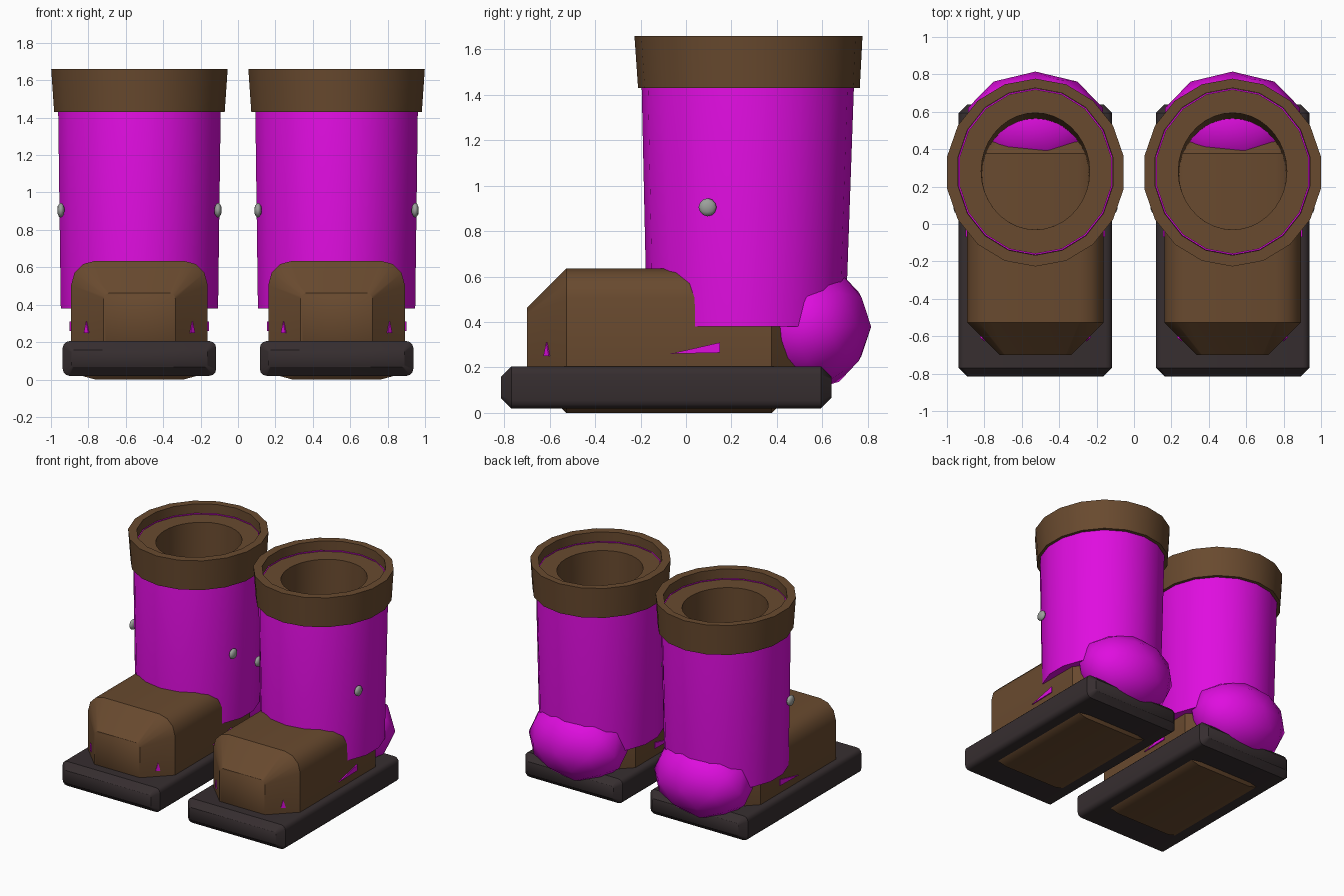
import bpy, bmesh
from math import sin, cos, pi, radians
from mathutils import Matrix, Vector

if "Cube" in bpy.data.objects:
    bpy.data.objects.remove(bpy.data.objects["Cube"])


def material(name, rgb):
    m = bpy.data.materials.new(name)
    m.use_nodes = True
    m.diffuse_color = (*rgb, 1)
    m.node_tree.nodes["Principled BSDF"].inputs["Base Color"].default_value = (*rgb, 1)
    return m


BROWN = material("brown leather", (0.14, 0.068, 0.028))
MAGENTA = material("magenta", (0.74, 0.004, 0.74))
RUBBER = material("dark rubber", (0.037, 0.027, 0.029))
METAL = material("grey metal", (0.33, 0.35, 0.33))


def finish(name, bm, mat, angle):
    mesh = bpy.data.meshes.new(name)
    bm.to_mesh(mesh)
    bm.free()
    mesh.materials.append(mat)
    ob = bpy.data.objects.new(name, mesh)
    bpy.context.collection.objects.link(ob)
    bpy.ops.object.select_all(action="DESELECT")
    ob.select_set(True)
    bpy.context.view_layer.objects.active = ob
    bpy.ops.object.shade_smooth_by_angle(angle=radians(angle))
    return ob


def loft(name, rings, mat, first=False, last=False, angle=30):
    """Skin a list of equal rings, with optional end caps."""
    bm = bmesh.new()
    loops = [[bm.verts.new(p) for p in ring] for ring in rings]
    n = len(loops[0])
    for a, b in zip(loops, loops[1:]):
        for i in range(n):
            j = (i + 1) % n
            bm.faces.new((a[i], a[j], b[j], b[i]))
    if first:
        bm.faces.new(loops[0][::-1])
    if last:
        bm.faces.new(loops[-1])
    if first and last:
        bmesh.ops.recalc_face_normals(bm, faces=bm.faces)
    return finish(name, bm, mat, angle)


def oval(x, y, rx, ry, z, sides=18):
    angles = [pi / 2 + 2 * pi * i / sides for i in range(sides)]
    return [(x + rx * cos(a), y + ry * sin(a), z) for a in angles]


def rounded_section(x, y, half, low, high, r, steps=4):
    """Rounded rectangle standing across the length of the boot."""
    mid, tall = (low + high) / 2, (high - low) / 2
    points = []
    for k, (sx, sz) in enumerate([(1, 1), (-1, 1), (-1, -1), (1, -1)]):
        for i in range(steps):
            a = pi / 2 * (k + i / (steps - 1))
            points.append((x + sx * (half - r) + r * cos(a), y,
                           mid + sz * (tall - r) + r * sin(a)))
    return points


def block(name, x, front, back, half, low, high, bevel, r, r_end, mat):
    """Long rounded block whose two ends taper by a chamfer."""
    def small(y):
        return rounded_section(x, y, half - bevel, low + bevel, high - bevel, r_end)

    def full(y):
        return rounded_section(x, y, half, low, high, r)
    return loft(name, [small(front), full(front + bevel), full(back - bevel), small(back)],
                mat, True, True, angle=42)


def ellipsoid(name, center, radii, mat):
    bm = bmesh.new()
    bmesh.ops.create_icosphere(bm, subdivisions=2, radius=1)
    bm.transform(Matrix.Translation(center) @ Matrix.Diagonal((*radii, 1)))
    return finish(name, bm, mat, 45)


def sliver(name, base, thickness, mat):
    """Thin triangular trim plate lying against the foot."""
    loft(name, [base, [Vector(p) + thickness for p in base]], mat, True, True)


for side, label in ((1, "left"), (-1, "right")):
    cx = side * 0.527

    # sole and foot
    block(label + "_sole", cx, -0.815, 0.64, 0.41, 0.02, 0.205, 0.046, 0.035, 0.012, RUBBER)
    block(label + "_foot", cx, -0.70, 0.55, 0.365, 0.0, 0.635, 0.173, 0.13, 0.03, BROWN)

    # rounded heel
    ellipsoid(label + "_heel", (cx, 0.535, 0.38), (0.38, 0.28, 0.285), MAGENTA)

    # shaft with a thin lip showing inside the cuff
    loft(label + "_shaft", [
        oval(cx, 0.265, 0.427, 0.437, 0.38),
        oval(cx, 0.272, 0.441, 0.467, 1.43),
        oval(cx, 0.28, 0.418, 0.445, 1.59),
        oval(cx, 0.28, 0.41, 0.437, 1.59)], MAGENTA, first=True)

    # flared cuff
    loft(label + "_cuff", [
        oval(cx, 0.275, 0.43, 0.45, 1.43),
        oval(cx, 0.277, 0.463, 0.488, 1.43),
        oval(cx, 0.275, 0.479, 0.502, 1.66),
        oval(cx, 0.28, 0.42, 0.447, 1.66),
        oval(cx, 0.28, 0.42, 0.447, 1.56)], BROWN)

    # recessed ledge and inner lining
    loft(label + "_lining", [
        oval(cx, 0.28, 0.425, 0.45, 1.58, 36),
        oval(cx, 0.282, 0.29, 0.312, 1.58, 36),
        oval(cx, 0.264, 0.285, 0.293, 0.45, 36)], BROWN)

    for s, where in ((1, "outer"), (-1, "inner")):
        tag = label + "_" + (where if side == 1 else {1: "inner", -1: "outer"}[s])
        # stud on the shaft
        ellipsoid(tag + "_stud", (cx + s * 0.42, 0.095, 0.905), (0.02, 0.04, 0.04), METAL)
        # small trim slivers along the foot
        x = cx + s * 0.364
        sliver(tag + "_side_trim", [(x, -0.07, 0.26), (x, 0.15, 0.265), (x, 0.15, 0.31)],
               Vector((s * 0.009, 0, 0)), MAGENTA)
        x = cx + s * 0.28
        sliver(tag + "_toe_trim", [(x - s * 0.012, -0.622, 0.25), (x + s * 0.012, -0.598, 0.25),
                                   (x, -0.61, 0.31)], Vector((s * 0.006, -0.006, 0)), MAGENTA)
